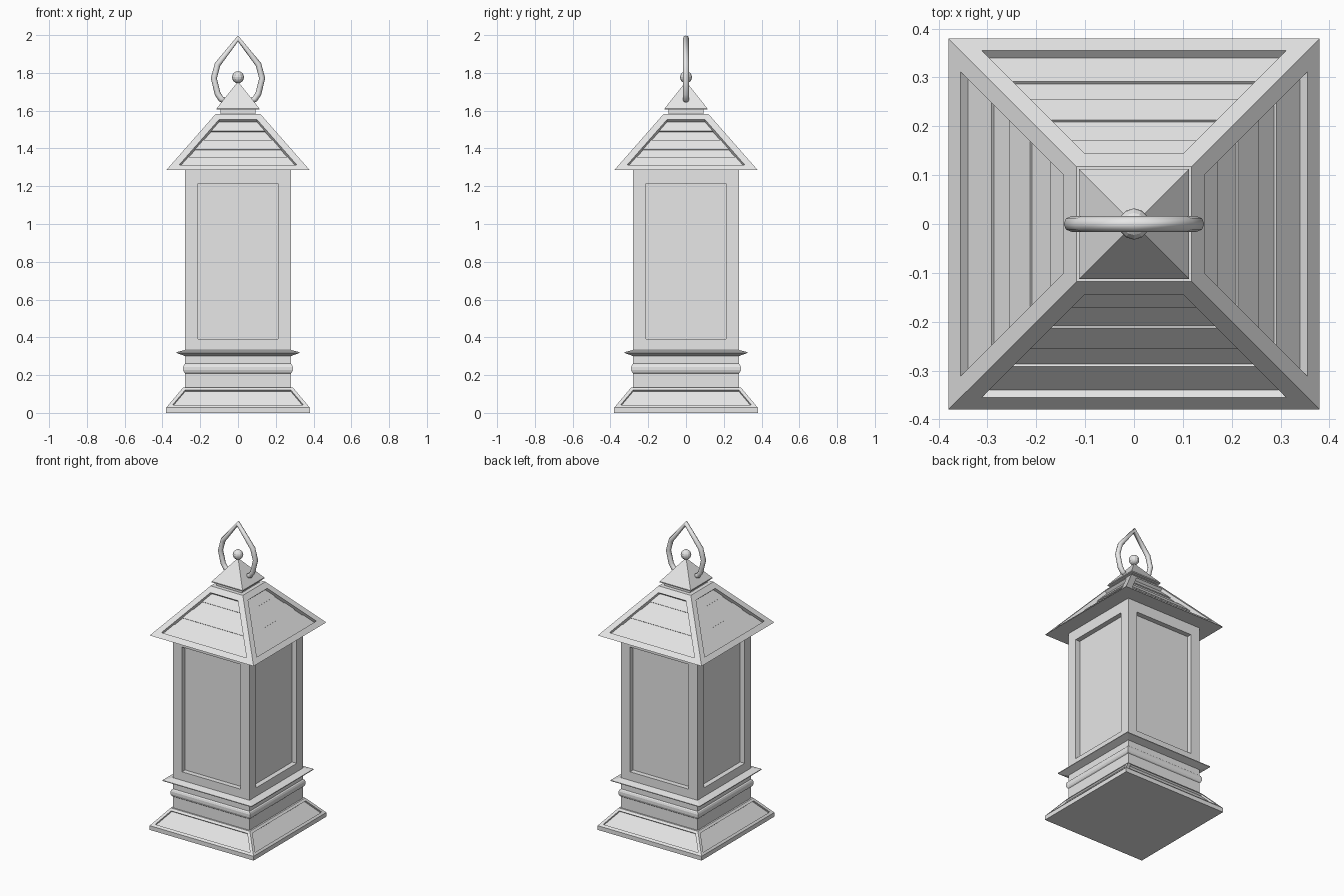
import bpy, bmesh
from mathutils import Matrix, Vector
from math import pi

cube = bpy.data.objects.get("Cube")
if cube:
    bpy.data.objects.remove(cube)

GREY = (0.8, 0.8, 0.8, 1)
metal = bpy.data.materials.new("grey_metal")
metal.use_nodes = True
metal.diffuse_color = GREY
metal.node_tree.nodes["Principled BSDF"].inputs["Base Color"].default_value = GREY


def finish(name, bm):
    bmesh.ops.remove_doubles(bm, verts=bm.verts, dist=0.0002)
    bmesh.ops.recalc_face_normals(bm, faces=bm.faces)
    mesh = bpy.data.meshes.new(name)
    bm.to_mesh(mesh)
    bm.free()
    mesh.materials.append(metal)
    obj = bpy.data.objects.new(name, mesh)
    bpy.context.collection.objects.link(obj)
    return obj


def square_loop(bm, half, z):
    corners = ((-1, -1), (1, -1), (1, 1), (-1, 1))
    return [bm.verts.new((x * half, y * half, z)) for x, y in corners]


def square_stack(name, profile):
    """Square tower with closed ends, from (half width, height) pairs."""
    bm = bmesh.new()
    loops = [square_loop(bm, *p) for p in profile]
    for a, b in zip(loops, loops[1:]):
        for i in range(4):
            j = (i + 1) % 4
            bm.faces.new((a[i], a[j], b[j], b[i]))
    bm.faces.new(loops[0][::-1])
    bm.faces.new(loops[-1])
    return finish(name, bm)


def panelled_frustum(name, bottom, top, margin, rows):
    """Four-sided frustum; each side has a recess given by (fraction up, depth) rows."""
    bm = bmesh.new()
    (r0, z0), (r1, z1) = bottom, top
    normal = Vector((0, -(z1 - z0), r0 - r1)).normalized()
    for k in range(4):
        turn = Matrix.Rotation(k * pi / 2, 3, 'Z')

        def point(side, t, inset, depth=0):
            r = r0 + (r1 - r0) * t
            p = Vector((side * (r - inset), -r, z0 + (z1 - z0) * t))
            return bm.verts.new(turn @ (p - normal * depth))

        def pair(t, inset, depth=0):
            return [point(s, t, inset, depth) for s in (-1, 1)]

        low, high = pair(0, 0), pair(1, 0)
        rims = [pair(t, margin) for t, d in rows]
        floors = [pair(t, margin, d) for t, d in rows]
        # frame around the recess
        bm.faces.new((low[0], low[1], rims[0][1], rims[0][0]))
        bm.faces.new((rims[-1][0], rims[-1][1], high[1], high[0]))
        for s in (0, 1):
            bm.faces.new((low[s], rims[0][s], rims[-1][s], high[s]))
        # reveals at the two ends
        for i in (0, -1):
            bm.faces.new((rims[i][0], rims[i][1], floors[i][1], floors[i][0]))
        # recess floor and side reveals
        for i in range(len(rows) - 1):
            a, b = floors[i], floors[i + 1]
            bm.faces.new((a[0], a[1], b[1], b[0]))
            if rows[i][0] != rows[i + 1][0]:
                for s in (0, 1):
                    bm.faces.new((rims[i][s], rims[i + 1][s], b[s], a[s]))
    bm.faces.new(square_loop(bm, r0, z0)[::-1])
    bm.faces.new(square_loop(bm, r1, z1))
    return finish(name, bm)


# Base
square_stack("base_slab", [(0.38, 0), (0.38, 0.028)])
panelled_frustum("base_skirt", (0.38, 0.028), (0.29, 0.135), 0.022,
                 [(0.12, 0.012), (0.88, 0.012)])

# Body with four recessed panes
panelled_frustum("body", (0.28, 0.13), (0.28, 1.285), 0.067,
                 [(0.225, 0.033), (0.939, 0.033)])

# Mouldings around the foot of the body
square_stack("rounded_moulding", [(0.278, 0.208), (0.286, 0.215), (0.29, 0.226),
                                  (0.29, 0.244), (0.286, 0.255), (0.278, 0.262)])
square_stack("ledge", [(0.278, 0.3), (0.325, 0.317), (0.325, 0.322), (0.278, 0.334)])

# Roof with slats set into each slope
SLAT, GAP = 0.02, 0.026
panelled_frustum("roof", (0.38, 1.285), (0.118, 1.583), 0.044,
                 [(0.094, SLAT), (0.28, SLAT), (0.28, GAP), (0.415, GAP),
                  (0.415, SLAT), (0.58, SLAT), (0.58, GAP), (0.74, GAP),
                  (0.74, SLAT), (0.9, SLAT)])

# Cap
square_stack("cap_neck", [(0.092, 1.58), (0.092, 1.608)])
square_stack("cap", [(0.113, 1.606), (0.113, 1.612), (0.002, 1.752)])

# Ball finial
bm = bmesh.new()
bmesh.ops.create_uvsphere(bm, u_segments=12, v_segments=8, radius=0.032,
                          matrix=Matrix.Translation((0, 0, 1.777)))
finish("ball_finial", bm)

# Pointed hanging ring
half = [(0.068, 1.652), (0.09, 1.662), (0.108, 1.69), (0.128, 1.772), (0.108, 1.845)]
path = half + [(0, 1.982)] + [(-x, z) for x, z in reversed(half)]
curve = bpy.data.curves.new("hanging_ring", 'CURVE')
curve.dimensions = '3D'
curve.bevel_depth = 0.016
curve.bevel_resolution = 2
curve.use_fill_caps = True
spline = curve.splines.new('POLY')
spline.points.add(len(path) - 1)
for p, (x, z) in zip(spline.points, path):
    p.co = (x, 0, z, 1)
source = bpy.data.objects.new("ring_path", curve)
bpy.context.collection.objects.link(source)
bm = bmesh.new()
bm.from_mesh(source.to_mesh())
source.to_mesh_clear()
bpy.data.objects.remove(source)
finish("hanging_ring", bm)
